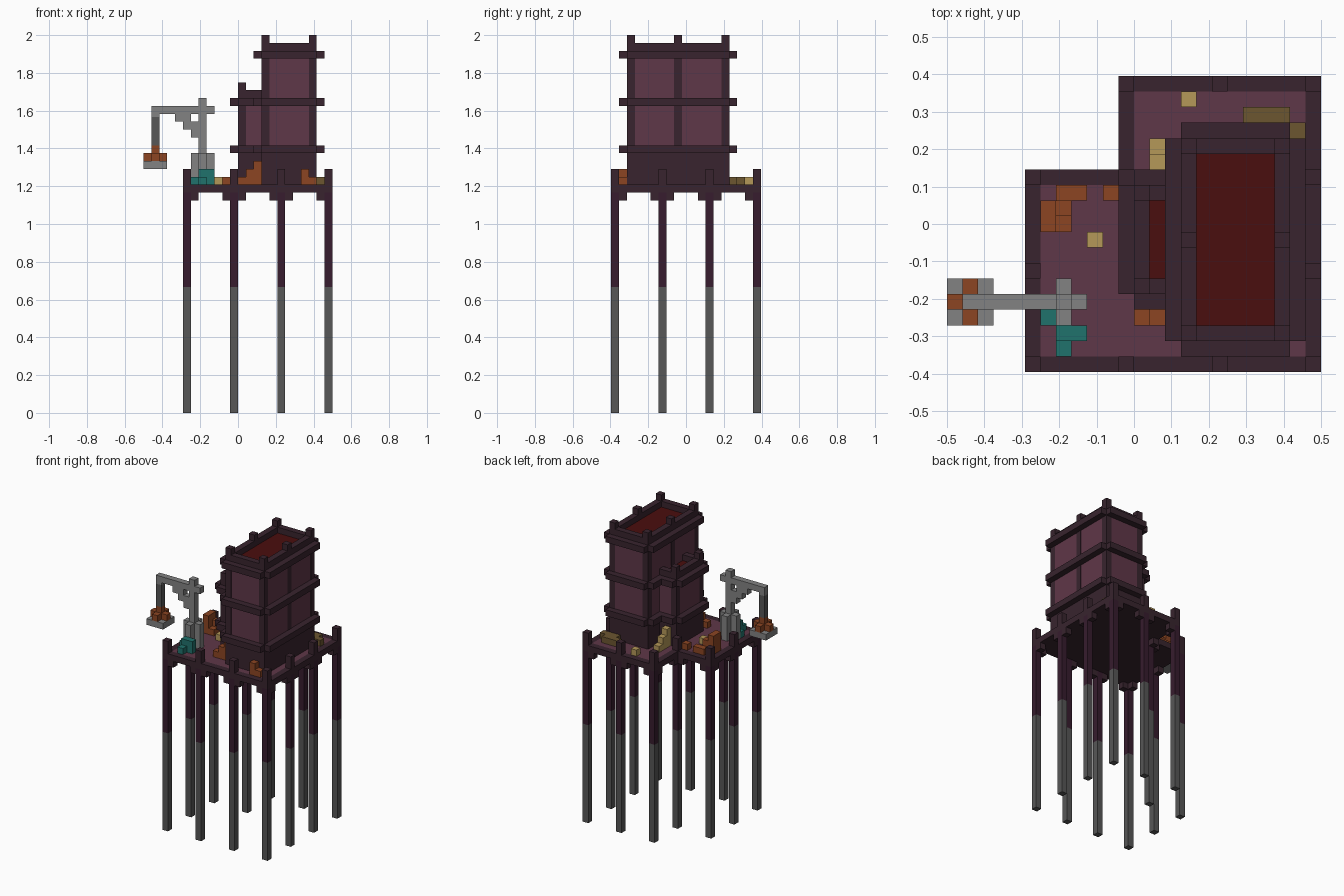
import bpy
import bmesh

default_cube = bpy.data.objects.get("Cube")
if default_cube:
    bpy.data.objects.remove(default_cube, do_unlink=True)

UNIT = 1 / 24            # edge of one building block
DECK = 29                # level of the deck surface, in blocks


def make_material(name, hex_code):
    channels = [int(hex_code[n:n + 2], 16) / 255 for n in (0, 2, 4)]
    linear = [((c + 0.055) / 1.055) ** 2.4 if c > 0.04 else c / 12.92 for c in channels]
    mat = bpy.data.materials.new(name)
    mat.use_nodes = True
    mat.diffuse_color = (*linear, 1)
    mat.node_tree.nodes["Principled BSDF"].inputs["Base Color"].default_value = (*linear, 1)
    return mat


dark = make_material("dark timber", "38242E")
stem = make_material("purple timber", "371C2E")
plum = make_material("plum planks", "5F3748")
red = make_material("deep red", "4A0E0E")
stone = make_material("grey stone", "828282")
slate = make_material("dark grey stone", "575757")
rust = make_material("rust crate", "8C4522")
teal = make_material("teal crate", "20726C")
straw = make_material("straw yellow", "B59859")
brown = make_material("brown log", "6C5630")


def span(i, j, k, wide=1, deep=1, high=1):
    """Block-aligned box: low corner and size in blocks."""
    return (i, j, k), (wide, deep, high)


def part(name, mat, boxes, underside=None):
    """One object from several boxes, optionally with another colour below."""
    bm = bmesh.new()
    for low, size in boxes:
        new = bmesh.ops.create_cube(bm, size=1)["verts"]
        for v in new:
            x, y, z = (low[a] + size[a] * (v.co[a] + 0.5) for a in range(3))
            v.co = ((x - 12) * UNIT, (y - 9.5) * UNIT, z * UNIT)
    mesh = bpy.data.meshes.new(name)
    mesh.materials.append(mat)
    if underside:
        mesh.materials.append(underside)
        bm.normal_update()
        for f in bm.faces:
            f.material_index = int(f.normal.z < -0.5)
    bm.to_mesh(mesh)
    bm.free()
    obj = bpy.data.objects.new(name, mesh)
    bpy.context.scene.collection.objects.link(obj)
    return obj


# Stilts on a regular grid around the stepped outline
cols, rows = (5, 11, 17, 23), (0, 6, 12, 18)
inside = {(11, 6), (17, 6), (17, 12), (5, 18)}
stilts = [(i, j) for i in cols for j in rows if (i, j) not in inside]
part("stilt_feet", slate, [span(i, j, 0, high=16) for i, j in stilts])
part("stilt_shafts", stem, [span(i, j, 16, high=DECK - 17) for i, j in stilts])
part("stilt_caps", dark, [span(i, j, DECK - 1, high=3) for i, j in stilts])

# Deck floor and its edge beams
low = DECK - 1
part("deck_floor", plum, [span(6, 1, low, 6, 11), span(12, 1, low, 11, 17)], dark)
beams = [span(5, 0, low, 19), span(5, 0, low, 1, 13), span(5, 12, low, 7),
         span(11, 12, low, 1, 7), span(11, 18, low, 13), span(23, 0, low, 1, 19)]
part("edge_beams", dark, beams)

# Brackets beside every stilt, following the beams
beam_cells = set()
for (i, j, _), (w, d, _) in beams:
    beam_cells |= {(i + a, j + b) for a in range(w) for b in range(d)}
brackets = [span(i + a, j + b, low - 1) for i, j in stilts
            for a, b in ((1, 0), (-1, 0), (0, 1), (0, -1)) if (i + a, j + b) in beam_cells]
part("brackets", dark, brackets)


def tower(name, i0, i1, j0, j1, storeys, column_rows):
    """Framed tower: plinth, panels, columns, ring ledges, parapet and roof."""
    w, d, t = i1 - i0, j1 - j0, 0.05
    base = DECK + 4
    top = base + 6 * storeys
    part(name + "_plinth", dark, [span(i0, j0, DECK, w, d, 4)])
    part(name + "_panels", plum,
         [span(i0 + t, j0 + t, base, w - 2 * t, d - 2 * t, top - base)])
    part(name + "_columns", dark,
         [span(i, j, base, high=top + 3 - base) for i in (i0, i1 - 1) for j in column_rows])
    rings = []
    for k in range(base, top + 1, 6):
        rings += [span(i0 - 1, j0, k, w + 2, d), span(i0, j0 - 1, k, w, d + 2)]
    part(name + "_ledges", dark, rings)
    k = top + 1
    part(name + "_parapet", dark, [span(i0, j0, k, w), span(i0, j1 - 1, k, w),
                                   span(i0, j0, k, 1, d), span(i1 - 1, j0, k, 1, d)])
    part(name + "_roof", red, [span(i0 + 1, j0 + 1, k, w - 2, d - 2, t)])


tower("main_tower", 15, 22, 2, 15, 2, (2, 8, 14))
tower("annex", 12, 16.5, 5, 12, 1, (5, 11))

# Crane with cross-shaped foot, braced arm and hanging tray
part("crane_foot", stone, [span(6, 4, DECK, 3, 1, 4), span(7, 3, DECK, 1, 3, 4)])
part("crane_mast", stone, [span(7, 4, DECK, high=11)])
part("crane_arm", stone, [span(1, 4, 38, 8), span(1, 4, 37.6, high=0.4)])
part("crane_brace", stone, [span(4, 4, 37, 2), span(5, 4, 36, 2), span(6, 4, 35)])
part("crane_chain", slate, [span(1, 4, 34, high=3.6)])
part("crane_tray", stone, [span(0, 3, 31, 3, 3)])
part("tray_cargo", rust, [span(0, 4, 32, 3), span(1, 3, 32, 1, 3), span(1, 4, 33)])

# Goods stacked on the deck
part("side_crates", rust, [span(6, 9, DECK, 1, 2, 3), span(7, 9, DECK),
                           span(7, 10, DECK, high=2), span(7, 11, DECK, 2),
                           span(10, 11, DECK)])
part("stepped_crates", rust, [span(12 + n, 3, DECK, high=n + 1) for n in range(3)])
part("front_crates", rust, [span(20, 1, DECK, high=2), span(21, 1, DECK)])
part("teal_crates", teal, [span(6, 3, DECK), span(7, 2, DECK, 2, 1, 2), span(7, 1, DECK)])
part("straw_steps", straw, [span(13, 14 - n, DECK, high=n + 1) for n in range(3)])
part("straw_bales", straw, [span(9, 8, DECK), span(15, 17, DECK)])
part("log_pile", brown, [span(19, 16, DECK, 3), span(20, 15, DECK, 3)])
